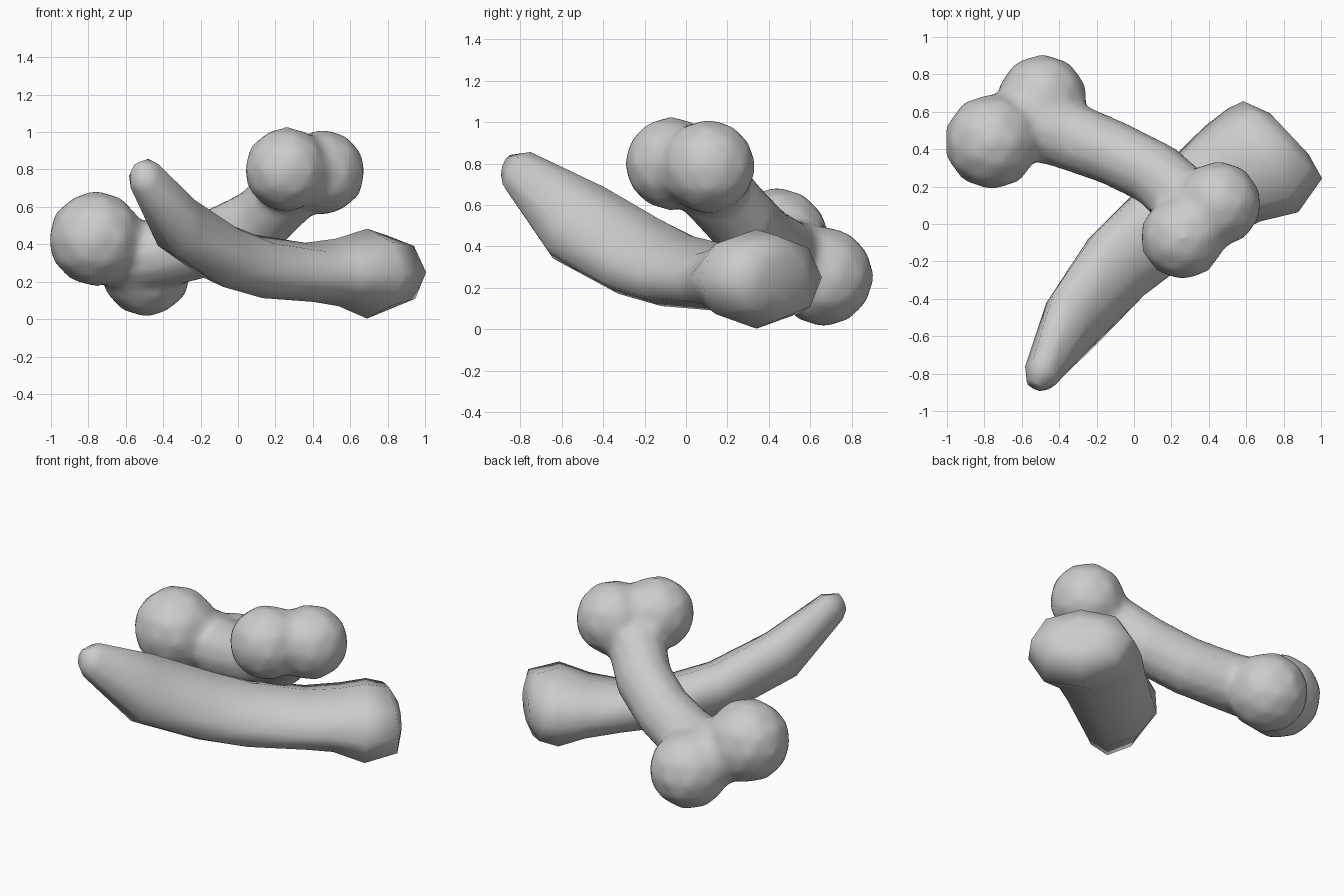
import bpy, bmesh, math
from mathutils import Vector

cube = bpy.data.objects.get("Cube")
if cube:
    bpy.data.objects.remove(cube)

grey = bpy.data.materials.new("bone_grey")
grey.use_nodes = True
colour = (0.6, 0.6, 0.6, 1)
grey.diffuse_color = colour
grey.node_tree.nodes["Principled BSDF"].inputs["Base Color"].default_value = colour


def make_object(name, bm):
    bmesh.ops.recalc_face_normals(bm, faces=bm.faces[:])
    mesh = bpy.data.meshes.new(name)
    bm.to_mesh(mesh)
    bm.free()
    mesh.materials.append(grey)
    obj = bpy.data.objects.new(name, mesh)
    bpy.context.collection.objects.link(obj)
    return obj


def add_tube(bm, stations, sides):
    """Loft of oval rings; each station is x, y, z, half width, half height, lean."""
    points = [Vector(s[:3]) for s in stations]
    rings = []
    for i, (centre, s) in enumerate(zip(points, stations)):
        width, height, lean = s[3:]
        along = points[min(i + 1, len(points) - 1)] - points[max(i - 1, 0)]
        across = along.cross(Vector((0, 0, 1))).normalized()
        up = across.cross(along).normalized() - across * lean
        ring = []
        for k in range(sides):
            a = math.tau * k / sides
            ring.append(bm.verts.new(centre + across * width * math.cos(a) + up * height * math.sin(a)))
        rings.append(ring)
    for low, high in zip(rings, rings[1:]):
        for k in range(sides):
            n = (k + 1) % sides
            bm.faces.new((low[k], low[n], high[n], high[k]))
    bm.faces.new(rings[0])
    bm.faces.new(rings[-1])


def add_knob_pair(bm, first, second, bridge):
    """Two knobs (x, y, z, radius) joined by a short bridge."""
    for x, y, z, radius in (first, second):
        ball = bmesh.ops.create_icosphere(bm, subdivisions=2, radius=radius)
        bmesh.ops.translate(bm, verts=ball["verts"], vec=(x, y, z))
    add_tube(bm, [(*end[:3], bridge, bridge, 0) for end in (first, second)], 12)


def smooth(obj, degrees):
    bpy.ops.object.select_all(action='DESELECT')
    obj.select_set(True)
    bpy.context.view_layer.objects.active = obj
    bpy.ops.object.shade_smooth_by_angle(angle=math.radians(degrees))


# Curved tusk, from the blunt tip to the flared, gently domed root
bm = bmesh.new()
add_tube(bm, [
    (-0.53, -0.865, 0.785, 0.05, 0.06, 0),
    (-0.50, -0.81, 0.765, 0.095, 0.11, 0.1),
    (-0.33, -0.52, 0.515, 0.17, 0.20, 0.35),
    (-0.09, -0.225, 0.35, 0.212, 0.19, 0.42),
    (0.11, -0.05, 0.282, 0.23, 0.172, 0.4),
    (0.38, 0.16, 0.25, 0.262, 0.158, 0.3),
    (0.53, 0.27, 0.25, 0.295, 0.18, 0.1),
    (0.69, 0.34, 0.243, 0.335, 0.24, 0),
    (0.795, 0.45, 0.25, 0.295, 0.20, 0),
    (0.83, 0.483, 0.25, 0.15, 0.10, 0),
], 8)
smooth(make_object("tusk", bm), 80)

# Bent bone shaft with a pair of knobs at each end
bm = bmesh.new()
add_tube(bm, [
    (-0.63, 0.56, 0.34, 0.19, 0.20, 0),
    (-0.50, 0.52, 0.34, 0.19, 0.19, 0),
    (-0.34, 0.47, 0.36, 0.185, 0.18, 0),
    (-0.10, 0.375, 0.42, 0.175, 0.18, 0),
    (0.12, 0.265, 0.53, 0.175, 0.18, 0),
    (0.26, 0.14, 0.67, 0.18, 0.18, 0),
    (0.35, 0.03, 0.78, 0.16, 0.16, 0),
], 12)
add_knob_pair(bm, (-0.76, 0.44, 0.43, 0.26), (-0.49, 0.665, 0.255, 0.247), 0.19)
add_knob_pair(bm, (0.26, -0.07, 0.80, 0.231), (0.453, 0.108, 0.785, 0.233), 0.2)
bone = make_object("bone", bm)

# Fuse the overlapping bone parts and soften the joints
fuse = bone.modifiers.new("fuse", 'REMESH')
fuse.mode = 'VOXEL'
fuse.voxel_size = 0.025
fuse.use_smooth_shade = True
soften = bone.modifiers.new("soften", 'SMOOTH')
soften.factor = 0.5
soften.iterations = 8
